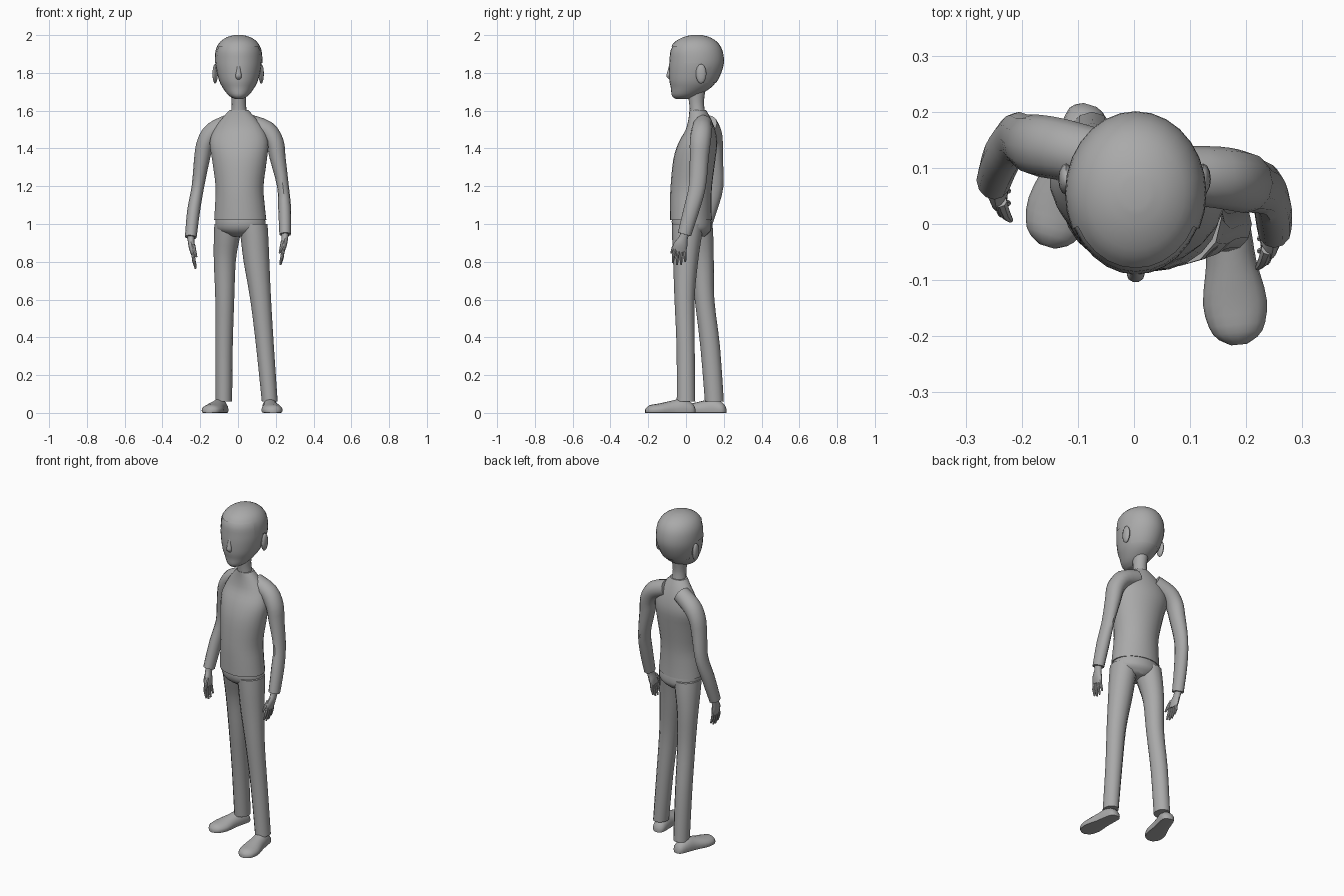
import bpy, bmesh, math
from mathutils import Vector

grey = bpy.data.materials.new("plain_grey")
grey.diffuse_color = (0.4, 0.4, 0.4, 1)

FRONT = Vector((0, 1, 0))
TWIST = Vector((0.19, 0.98, 0))      # body turned slightly
UP = Vector((0, 0, 1))


def finish(name, bm, angle=40):
    bmesh.ops.recalc_face_normals(bm, faces=bm.faces)
    me = bpy.data.meshes.new(name)
    bm.to_mesh(me)
    bm.free()
    me.materials.append(grey)
    ob = bpy.data.objects.new(name, me)
    bpy.context.collection.objects.link(ob)
    bpy.ops.object.select_all(action='DESELECT')
    ob.select_set(True)
    bpy.context.view_layer.objects.active = ob
    bpy.ops.object.shade_smooth_by_angle(angle=math.radians(angle))
    return ob


def smooth_path(pts, steps):
    """Catmull-Rom through (x, y, z, half width, half depth) stations."""
    out = []
    for i in range(len(pts) - 1):
        p = [pts[max(0, min(len(pts) - 1, i + k))] for k in (-1, 0, 1, 2)]
        for s in range(steps):
            t = s / steps
            out.append([0.5 * (2 * b + (c - a) * t + (2 * a - 5 * b + 4 * c - d) * t * t
                        + (3 * b - a - 3 * c + d) * t ** 3) for a, b, c, d in zip(*p)])
    return out + [list(pts[-1])]


def loft(name, pts, ref=FRONT, n=16, steps=3, axis=None, floor=None, keep=None):
    """Elliptical rings along a path, closed at both ends."""
    path = smooth_path(pts, steps)
    bm, rings = bmesh.new(), []
    for i, p in enumerate(path):
        c = Vector(p[:3])
        t = axis or (Vector(path[min(i + 1, len(path) - 1)][:3]) - Vector(path[max(i - 1, 0)][:3]))
        t = t.normalized()
        b = (ref - t * ref.dot(t)).normalized()
        a = b.cross(t)
        ring = []
        for k in range(n):
            w = 2 * math.pi * k / n
            v = c + a * (abs(p[3]) * math.cos(w)) + b * (abs(p[4]) * math.sin(w))
            if floor is not None:
                v.z = max(floor, v.z)
            ring.append(bm.verts.new(v))
        rings.append(ring)
    for r, s in zip(rings, rings[1:]):
        for k in range(n):
            bm.faces.new((r[k], r[(k + 1) % n], s[(k + 1) % n], s[k]))
    bm.faces.new(rings[0])
    bm.faces.new(rings[-1])
    if keep:
        bmesh.ops.delete(bm, geom=[f for f in bm.faces if not keep(f.calc_center_median())],
                         context='FACES')
    return finish(name, bm)


def ball(name, loc, size):
    bm = bmesh.new()
    bmesh.ops.create_uvsphere(bm, u_segments=12, v_segments=8, radius=1)
    for v in bm.verts:
        v.co = Vector(loc) + Vector(v.co[i] * size[i] for i in range(3))
    return finish(name, bm)


# Head: (height, centre y, half width, half depth)
head = [(1.662, -.02, .02, .035), (1.68, -.005, .052, .07), (1.72, .025, .083, .105),
        (1.76, .038, .103, .126), (1.82, .05, .118, .14), (1.87, .055, .122, .142),
        (1.92, .053, .116, .134), (1.96, .053, .094, .108), (1.985, .055, .058, .066),
        (1.996, .055, .02, .024)]
loft("head", [(.003, y, z, a, b) for z, y, a, b in head], n=28, axis=UP)


# Thin hair cap that follows the skull
def hairline(c):
    return c.z > (1.94 if c.y < 0 else 1.85 if c.y < .1 else 1.74)


loft("hair_cap", [(.003, y, z + (.004 if z > 1.9 else 0), a + .004, b + .004)
                  for z, y, a, b in head], n=28, axis=UP, keep=hairline)
loft("nose", [(.003, -.08, 1.85, .007, .008), (.003, -.086, 1.81, .012, .012),
              (.003, -.09, 1.782, .016, .014), (.003, -.082, 1.765, .01, .008)], n=10, axis=UP)
for s, side in ((-1, "left"), (1, "right")):
    ball(side + "_ear", (.001 + s * .122, .08, 1.795), (.014, .028, .052))

# Neck and shirt
loft("neck", [(.005, .065, 1.54, .05, .045), (.005, .06, 1.6, .041, .04),
              (.004, .055, 1.65, .038, .04), (.003, .055, 1.72, .045, .05)], axis=UP)
loft("shirt", [(.012, .026, 1.02, .14, .11), (.01, .025, 1.1, .133, .109),
               (.008, .028, 1.2, .128, .109), (.008, .044, 1.34, .147, .11),
               (.005, .063, 1.43, .158, .1), (.005, .076, 1.5, .135, .075),
               (.005, .072, 1.56, .09, .057), (.005, .062, 1.603, .05, .044)],
     ref=TWIST, n=24, axis=UP)

# Sleeves
loft("right_sleeve", [(.06, .09, 1.53, .05, .05), (.15, .083, 1.495, .052, .055),
                      (.195, .075, 1.43, .048, .055), (.21, .07, 1.35, .042, .05),
                      (.238, .06, 1.2, .031, .045), (.247, .03, 1.08, .034, .042),
                      (.25, -.008, .945, .031, .036)], n=12)
loft("left_sleeve", [(-.05, .115, 1.53, .05, .05), (-.13, .133, 1.488, .052, .055),
                     (-.172, .14, 1.43, .046, .055), (-.19, .145, 1.35, .042, .05),
                     (-.212, .153, 1.2, .033, .045), (-.235, .12, 1.07, .034, .042),
                     (-.25, .078, .93, .031, .036)], n=12)

# Hands with four fingers and a thumb
for side, s, dy, dz in (("right", 1, 0, 0), ("left", -1, .085, -.02)):
    def at(x, y, z, a, b):
        return (s * x, y + dy, z + dz, a, b)
    loft(side + "_palm", [at(.25, -.005, .96, .02, .024), at(.248, -.014, .925, .017, .024),
                          at(.242, -.027, .89, .017, .035), at(.236, -.034, .855, .011, .034)], n=12)
    for i in range(4):
        drop = (.0, .012, .01, -.005)[i]
        loft(f"{side}_finger_{i + 1}",
             [at(.238, -.058 + .017 * i, .868, .009, .009),
              at(.234, -.066 + .02 * i, .83 - drop / 2, .0085, .0085),
              at(.224, -.07 + .022 * i, .795 - drop, .005, .005)], n=8, steps=2)
    loft(side + "_thumb", [at(.238, -.045, .905, .012, .012), at(.23, -.066, .875, .01, .01),
                           at(.22, -.078, .845, .005, .005)], n=8, steps=2)

# Trousers
loft("trouser_seat", [(.012, .028, 1.04, .13, .1), (.014, .03, 1.0, .134, .104),
                      (.014, .035, .965, .125, .095), (.014, .04, .935, .07, .06)],
     ref=TWIST, n=24, axis=UP)
loft("left_trouser_leg", [(-.05, .055, 1.0, .075, .085), (-.06, .068, .92, .068, .077),
                          (-.07, .085, .8, .058, .062), (-.07, .098, .6, .05, .052),
                          (-.074, .128, .35, .046, .052), (-.075, .15, .06, .044, .05)],
     n=12, axis=UP)
loft("right_trouser_leg", [(.08, .01, 1.0, .076, .085), (.088, .004, .92, .073, .077),
                           (.098, -.002, .8, .068, .066), (.12, -.008, .6, .055, .053),
                           (.143, -.002, .35, .047, .048), (.168, .0, .06, .042, .049)],
     n=12, axis=UP)

# Shoes: (share of length, half width, height)
last = [(0, .012, .02), (.06, .034, .05), (.25, .041, .075), (.45, .045, .066),
        (.72, .057, .05), (.92, .044, .04), (1, .014, .02)]
for side, heel, toe in (("left", Vector((-.078, .212, 0)), Vector((-.155, -.04, 0))),
                        ("right", Vector((.162, .05, 0)), Vector((.187, -.215, 0)))):
    loft(side + "_shoe", [(*heel.lerp(toe, t).xy, h * .3, w, h * .7) for t, w, h in last],
         ref=UP, n=16, axis=toe - heel, floor=0)
